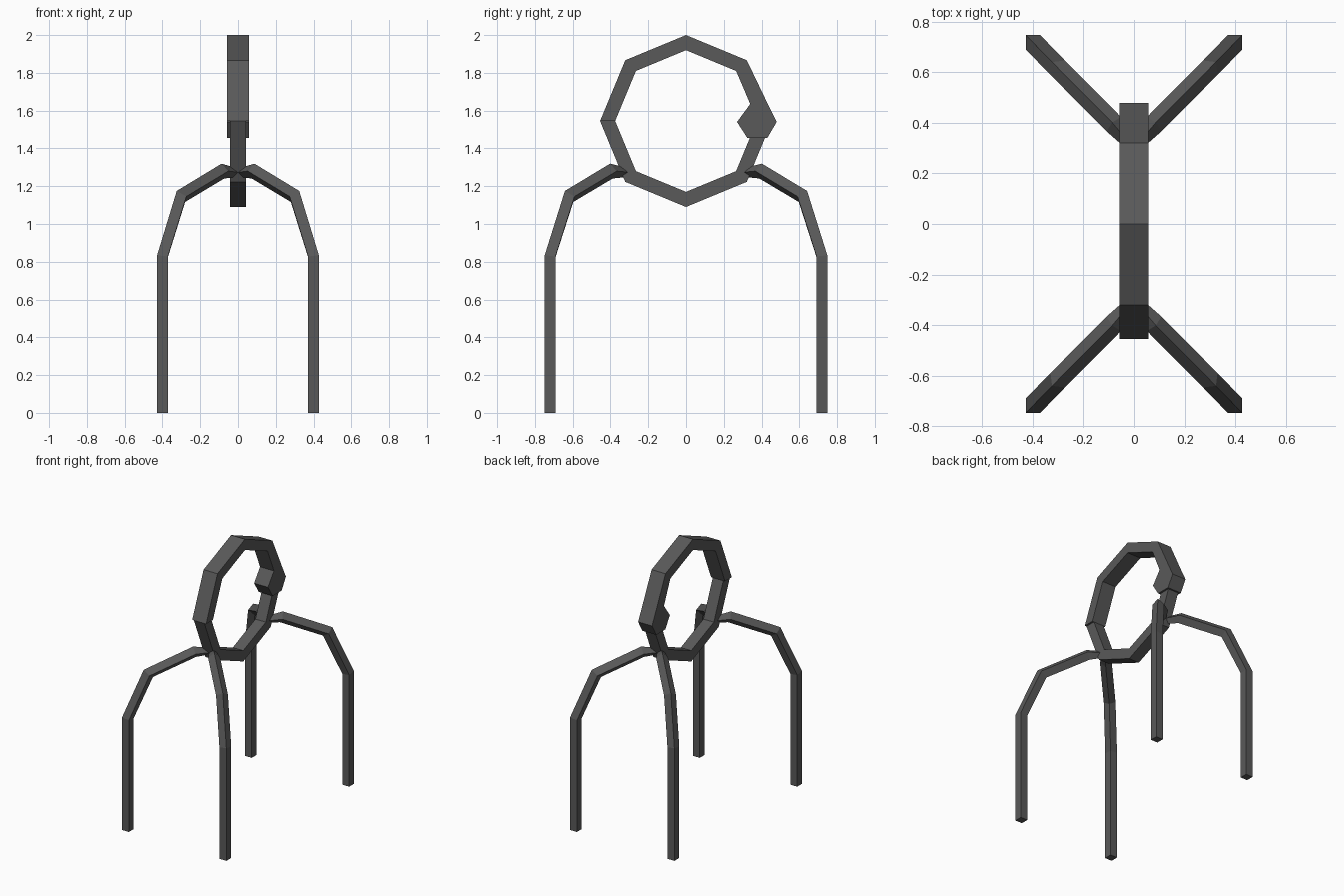
import bpy, bmesh
from math import sin, cos, radians, pi
from mathutils import Vector

if "Cube" in bpy.data.objects:
    bpy.data.objects.remove(bpy.data.objects["Cube"])

iron = bpy.data.materials.new("dark_iron")
iron.diffuse_color = (0.1, 0.1, 0.1, 1)
iron.use_nodes = True
iron.node_tree.nodes["Principled BSDF"].inputs["Base Color"].default_value = iron.diffuse_color


def sweep(name, rings):
    """Skin a run of four-cornered sections and cap both ends."""
    bm = bmesh.new()
    loops = [[bm.verts.new(p) for p in ring] for ring in rings]
    for a, b in zip(loops, loops[1:]):
        for i in range(4):
            j = (i + 1) % 4
            bm.faces.new((a[i], a[j], b[j], b[i]))
    bm.faces.new(loops[0])
    bm.faces.new(loops[-1])
    bmesh.ops.recalc_face_normals(bm, faces=bm.faces)
    mesh = bpy.data.meshes.new(name)
    bm.to_mesh(mesh)
    bm.free()
    mesh.materials.append(iron)
    obj = bpy.data.objects.new(name, mesh)
    bpy.context.collection.objects.link(obj)
    return obj


def flat_section(outer, inner, half_x):
    """Section across the ring from its outer and inner (y, z) points."""
    return [(-half_x, *outer), (half_x, *outer), (half_x, *inner), (-half_x, *inner)]


def ring_section(step, half_x):
    """Section at one of the eight corners of the ring."""
    a = step * pi / 4
    return flat_section(*[(r * cos(a), 1.545 + r * sin(a)) for r in (0.455, 0.375)], half_x)


def leg_section(centre, tilt, r, stretch=1.0):
    """Diamond section, tilted along the diagonal leg direction."""
    u = Vector((1, 1, 0)).normalized()
    v = Vector((1, -1, 0)).normalized() * r
    t = radians(tilt)
    n = (u * sin(t) + Vector((0, 0, cos(t)))) * r * stretch
    c = Vector(centre)
    return [c + n, c + v, c - n, c - v]


# Wide upper half of the ring, ending in the thickened head
W = 0.057
head = [((0.433, 1.635), (0.34, 1.635)),
        ((0.48, 1.54), (0.27, 1.54)),
        ((0.43, 1.455), (0.325, 1.455))]
sweep("upper_ring_and_head",
      [ring_section(s, W) for s in (4, 3, 2, 1)] + [flat_section(o, i, W) for o, i in head])

# Narrower lower half of the ring, running up into the head
sweep("lower_ring", [ring_section(s, 0.043) for s in (4, 5, 6, 7, 8)])

# Bent legs, mirrored to all four corners
legs = sweep("legs", [
    leg_section((0, 0.30, 1.272), 0, 0.022),
    leg_section((0.08, 0.395, 1.28), 14, 0.0404),
    leg_section((0.302, 0.619, 1.146), 47, 0.0404, 1.06),
    leg_section((0.40, 0.72, 0.828), 81, 0.0404),
    leg_section((0.40, 0.72, 0), 90, 0.0404)])
mirror = legs.modifiers.new("mirror", 'MIRROR')
mirror.use_axis = (True, True, False)
mirror.use_mirror_merge = False
